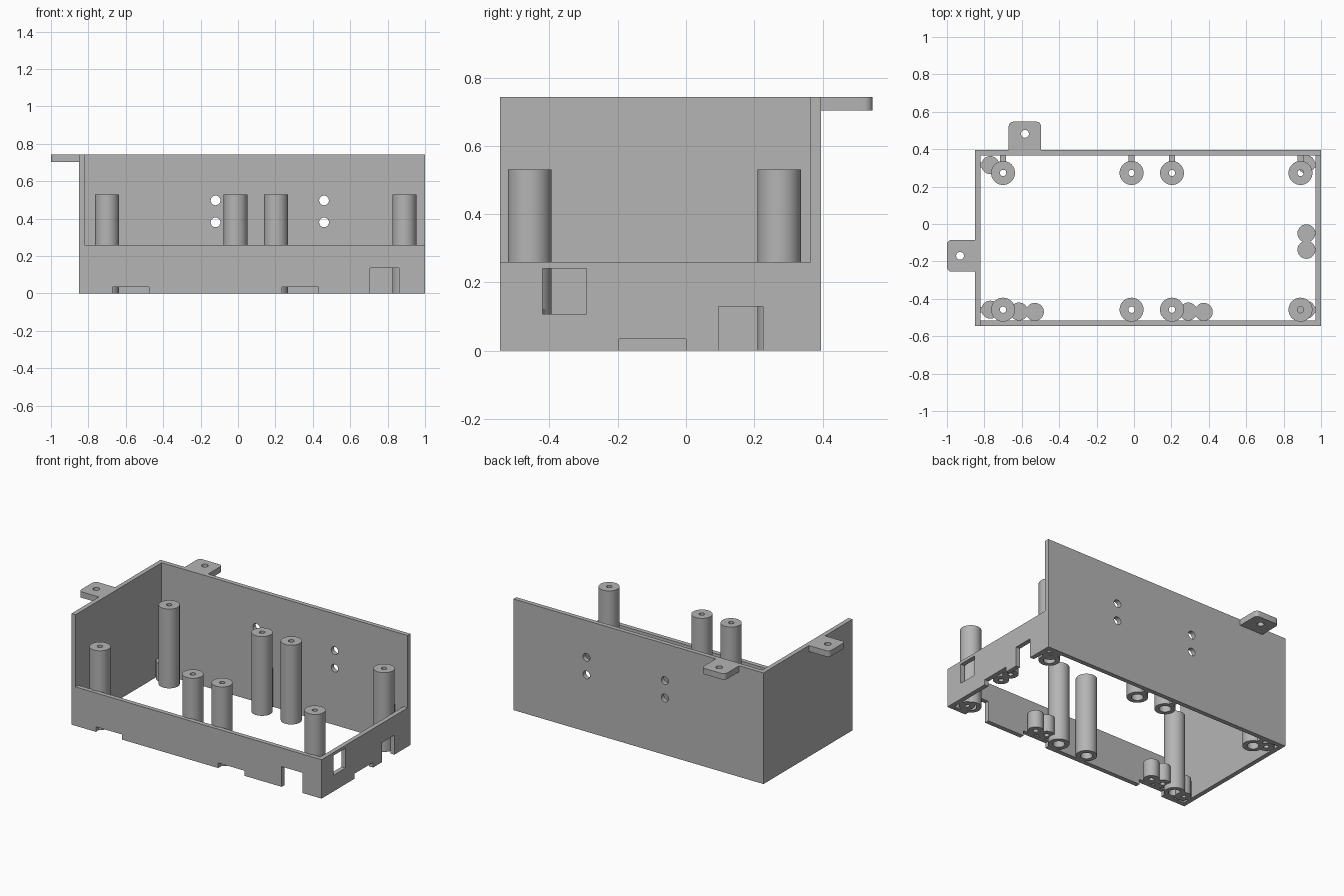
import bpy, bmesh, math
from mathutils import Matrix, Vector

if "Cube" in bpy.data.objects:
    bpy.data.objects.remove(bpy.data.objects["Cube"], do_unlink=True)

grey = bpy.data.materials.new("matte grey")
grey.use_nodes = True
grey.diffuse_color = (0.46, 0.46, 0.46, 1)
grey.node_tree.nodes["Principled BSDF"].inputs["Base Color"].default_value = grey.diffuse_color


def finish(bm, name):
    bmesh.ops.recalc_face_normals(bm, faces=bm.faces)
    mesh = bpy.data.meshes.new(name)
    bm.to_mesh(mesh)
    bm.free()
    mesh.materials.append(grey)
    ob = bpy.data.objects.new(name, mesh)
    bpy.context.collection.objects.link(ob)
    return ob


def activate(ob):
    bpy.ops.object.select_all(action='DESELECT')
    ob.select_set(True)
    bpy.context.view_layer.objects.active = ob


def smooth(ob):
    activate(ob)
    bpy.ops.object.shade_smooth_by_angle(angle=math.radians(35))


def box(name, x, y, z, round_edges=None):
    """Box from ranges; round_edges picks vertical edges to round."""
    bm = bmesh.new()
    size = Vector((x[1] - x[0], y[1] - y[0], z[1] - z[0]))
    mid = Vector((x[0] + x[1], y[0] + y[1], z[0] + z[1])) / 2
    bmesh.ops.create_cube(bm, size=1,
                          matrix=Matrix.Translation(mid) @ Matrix.Diagonal(size.to_4d()))
    if round_edges:
        edges = [e for e in bm.edges
                 if abs(e.verts[0].co.z - e.verts[1].co.z) > 0.01
                 and round_edges(e.verts[0].co)]
        bmesh.ops.bevel(bm, geom=edges, offset=0.025, segments=6,
                        profile=0.5, affect='EDGES')
    return finish(bm, name)


def rod(name, centre, radius, depth, along_y=False):
    bm = bmesh.new()
    turn = Matrix.Rotation(math.pi / 2 if along_y else 0, 4, 'X')
    bmesh.ops.create_cone(bm, cap_ends=True, segments=32, radius1=radius, radius2=radius,
                          depth=depth, matrix=Matrix.Translation(centre) @ turn)
    return finish(bm, name)


def cut(ob, cutter):
    cutter.hide_render = True
    mod = ob.modifiers.new("cut", 'BOOLEAN')
    mod.operation, mod.solver, mod.object = 'DIFFERENCE', 'EXACT', cutter
    activate(ob)
    bpy.ops.object.modifier_apply(modifier=mod.name)
    bpy.data.objects.remove(cutter, do_unlink=True)


def lathe(name, profile, x, y, closed):
    bm = bmesh.new()
    vs = [bm.verts.new((r, 0, z)) for r, z in profile]
    pairs = list(zip(vs, vs[1:])) + ([(vs[-1], vs[0])] if closed else [])
    edges = [bm.edges.new(p) for p in pairs]
    bmesh.ops.spin(bm, geom=vs + edges, cent=(0, 0, 0), axis=(0, 0, 1),
                   angle=math.tau, steps=40)
    bmesh.ops.remove_doubles(bm, verts=bm.verts, dist=0.0005)
    bmesh.ops.translate(bm, verts=bm.verts, vec=(x, y, 0))
    smooth(finish(bm, name))


# Open frame: two tall walls, two low walls
LEFT, RIGHT, FRONT, BACK = -0.85, 1.0, -0.545, 0.395
T, LOW, TALL = 0.03, 0.26, 0.743
shell = box("frame_walls", (LEFT, RIGHT), (FRONT, BACK), (0, TALL))
cut(shell, box("inner_cut", (LEFT + T, RIGHT - T), (FRONT + T, BACK - T), (-1, 1)))
cut(shell, box("low_wall_cut", (LEFT + T, 2), (-1, BACK - T), (LOW, 1)))

# Notches in the front wall
for x0, x1, top in ((-0.67, -0.475, 0.034), (0.235, 0.43, 0.034), (0.705, 0.86, 0.135)):
    cut(shell, box("front_notch", (x0, x1), (FRONT - 0.1, FRONT + T + 0.005), (-0.1, top)))

# Notches and window in the side wall
for y0, y1, z0, z1 in ((-0.197, 0, -0.1, 0.034), (0.095, 0.225, -0.1, 0.13),
                       (-0.42, -0.292, 0.108, 0.24)):
    cut(shell, box("side_notch", (RIGHT - T - 0.005, RIGHT + 0.1), (y0, y1), (z0, z1)))

# Round cable holes in the back wall
for x in (-0.12, 0.46):
    for z in (0.38, 0.497):
        cut(shell, rod("wall_hole", (x, BACK - T / 2, z), 0.026, 0.2, True))
smooth(shell)

# Mounting tabs with rounded outer corners
side_tab = box("side_tab", (-1.0, LEFT + 0.005), (-0.255, -0.085), (0.703, TALL),
               lambda c: c.x < -0.95)
cut(side_tab, rod("tab_hole", (-0.93, -0.17, 0.72), 0.021, 0.3))
back_tab = box("back_tab", (-0.67, -0.497), (BACK - 0.005, 0.547), (0.703, TALL),
               lambda c: c.y > 0.5)
cut(back_tab, rod("tab_hole", (-0.583, 0.482, 0.72), 0.021, 0.3))
smooth(side_tab)
smooth(back_tab)

# Tall standoffs, bored through and widened below; ribs tie the rear ones to the wall
standoff = [(0.064, 0), (0.064, 0.53), (0.017, 0.53), (0.017, 0.45), (0.036, 0.45), (0.036, 0)]
for x in (-0.70, -0.013, 0.203, 0.89):
    for y in (-0.458, 0.273):
        lathe("standoff", standoff, x, y, True)
    box("standoff_rib", (x - 0.016, x + 0.016), (0.332, BACK - T + 0.003), (0, LOW))


# Short screw posts, blind bored from below
def post(x, y, z0, z1):
    lathe("screw_post", [(0, z1), (0.048, z1), (0.048, z0), (0.016, z0),
                         (0.016, z1 - 0.03), (0, z1 - 0.03)], x, y, False)


for x, y in ((-0.768, 0.315), (-0.768, -0.458), (0.92, 0.32), (0.92, -0.458)):
    post(x, y, 0, 0.12)
for x, y in ((-0.615, -0.468), (-0.53, -0.47), (0.29, -0.468), (0.373, -0.47),
             (0.922, -0.05), (0.922, -0.138)):
    post(x, y, 0.034, 0.15)

# Small ribs joining the corner posts to the side walls
for x0, x1 in ((LEFT + T - 0.003, -0.81), (0.96, RIGHT - T + 0.003)):
    for y in (-0.458, 0.315):
        box("post_rib", (x0, x1), (y - 0.014, y + 0.014), (0, 0.12))
